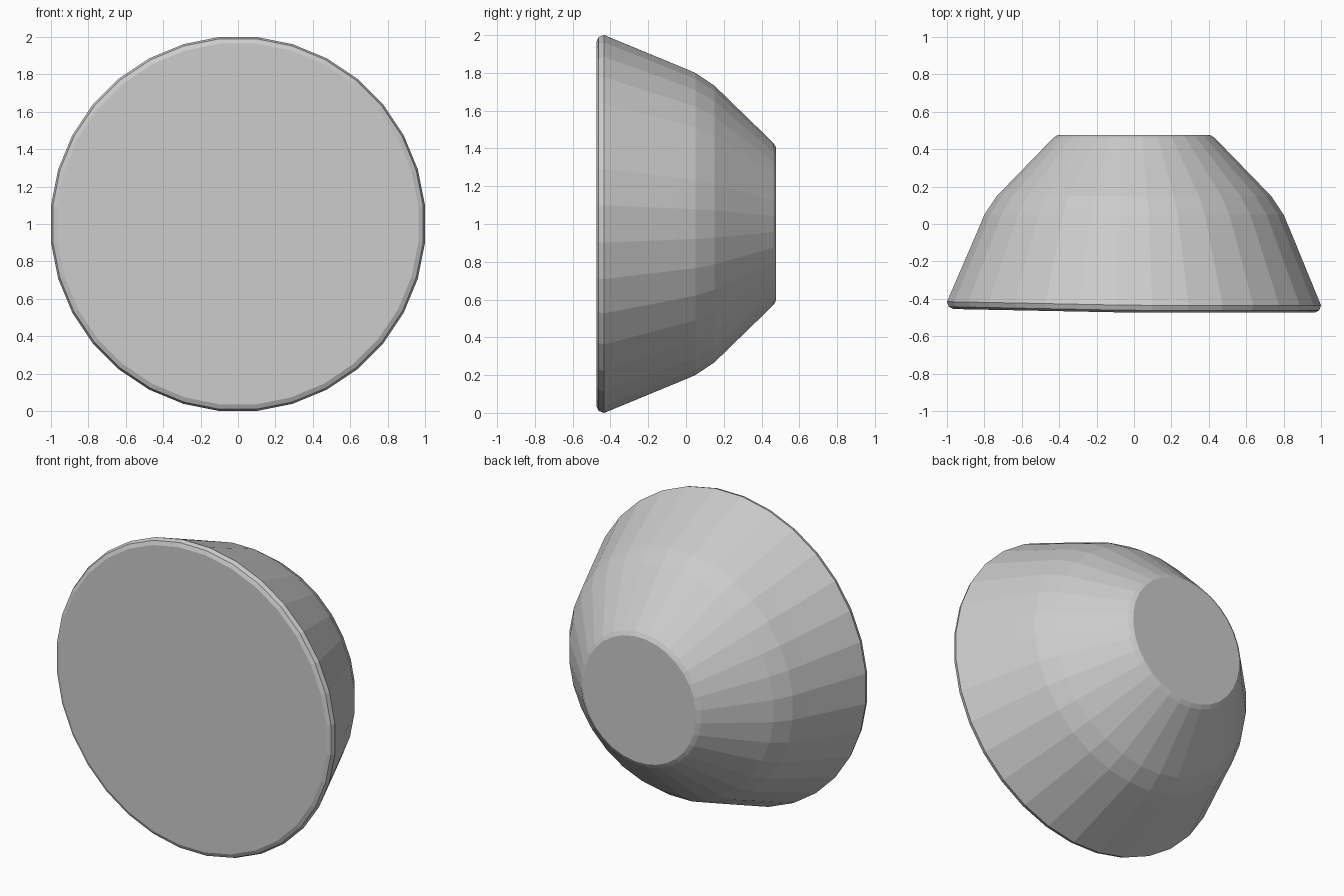
import bpy, bmesh
from math import sin, cos, pi

if "Cube" in bpy.data.objects:
    bpy.data.objects.remove(bpy.data.objects["Cube"])

SIDES = 32
# (y, radius to the flats) from the front disc to the back disc
PROFILE = [(-0.474, 0.965), (-0.462, 0.99), (-0.435, 1.0), (-0.05, 0.842),
           (0.05, 0.80), (0.15, 0.733), (0.462, 0.43), (0.477, 0.405)]


def front_tilt(x, y):
    # The front disc leans back slightly towards its left side
    return y + 0.02 * max(0.0, -x) if y < -0.4 else y


# Faceted bowl-shaped body, turned around the y axis
bm = bmesh.new()
rings = []
for y, r in PROFILE:
    ring = []
    for i in range(SIDES):
        a = 2 * pi * (i + 0.5) / SIDES
        k = r / cos(pi / SIDES)
        x, z = k * cos(a), k * sin(a)
        ring.append(bm.verts.new((x, front_tilt(x, y), 1 + z)))
    rings.append(ring)

for a, b in zip(rings, rings[1:]):
    for i in range(SIDES):
        j = (i + 1) % SIDES
        bm.faces.new((a[i], a[j], b[j], b[i]))

# Front and back discs
bm.faces.new(rings[0])
bm.faces.new(rings[-1])
bmesh.ops.recalc_face_normals(bm, faces=bm.faces)

mesh = bpy.data.meshes.new("bowl_body")
bm.to_mesh(mesh)
bm.free()
body = bpy.data.objects.new("bowl_body", mesh)
bpy.context.collection.objects.link(body)
